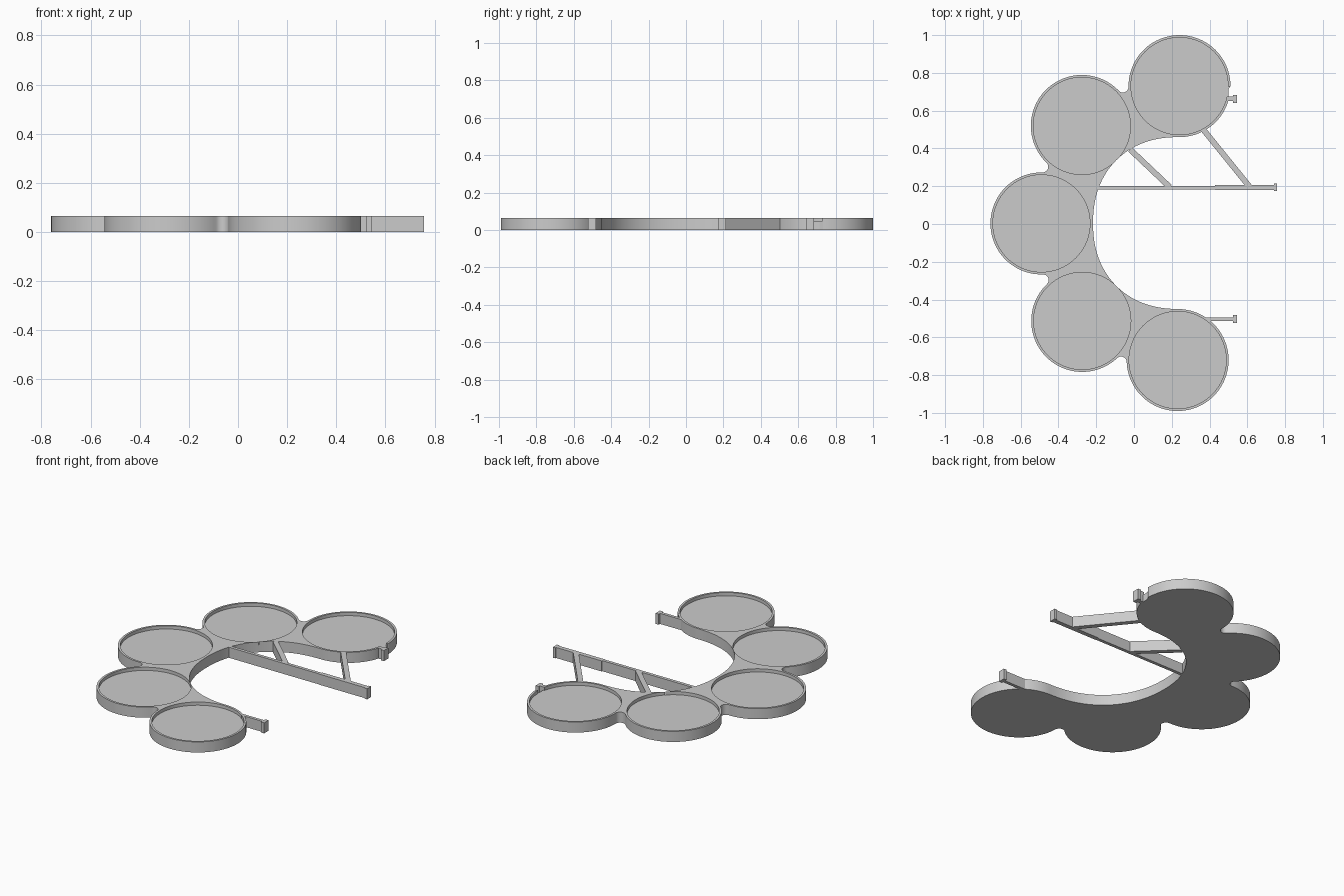
import bpy, bmesh, math
from mathutils import Vector

if "Cube" in bpy.data.objects:
    bpy.data.objects.remove(bpy.data.objects["Cube"], do_unlink=True)

H = 0.065          # plate thickness
FLOOR = 0.045      # height of the pocket floors
R, POCKET, FILLET = 0.27, 0.257, 0.03
CENTRES = [Vector(c) for c in
           [(0.241, 0.73), (-0.276, 0.519), (-0.49, 0.003), (-0.274, -0.513), (0.231, -0.72)]]

grey = bpy.data.materials.new("plain grey")
grey.use_nodes = True
grey.diffuse_color = (0.6, 0.6, 0.6, 1)
grey.node_tree.nodes["Principled BSDF"].inputs["Base Color"].default_value = (0.6, 0.6, 0.6, 1)


def prism(name, points, z0=0.0, z1=H):
    """Extrude a counter-clockwise outline from z0 to z1."""
    bm = bmesh.new()
    base = bm.faces.new([bm.verts.new((p[0], p[1], z0)) for p in points])
    top = bmesh.ops.extrude_face_region(bm, geom=[base], use_keep_orig=True)["geom"]
    bmesh.ops.translate(bm, vec=(0, 0, z1 - z0),
                        verts=[v for v in top if isinstance(v, bmesh.types.BMVert)])
    bmesh.ops.recalc_face_normals(bm, faces=bm.faces)
    mesh = bpy.data.meshes.new(name)
    bm.to_mesh(mesh)
    bm.free()
    mesh.materials.append(grey)
    obj = bpy.data.objects.new(name, mesh)
    bpy.context.collection.objects.link(obj)
    return obj


def box(name, x0, x1, y0, y1, z0=0.0, z1=H):
    return prism(name, [(x0, y0), (x1, y0), (x1, y1), (x0, y1)], z0, z1)


def beam(name, start, end, width):
    a, b = Vector(start), Vector(end)
    side = (b - a).normalized().orthogonal() * width / 2
    return prism(name, [a - side, b - side, b + side, a + side])


def arc(c, r, a0, a1, n):
    return [Vector((c.x + r * math.cos(a0 + (a1 - a0) * i / n),
                    c.y + r * math.sin(a0 + (a1 - a0) * i / n))) for i in range(n + 1)]


def angle(v):
    return math.atan2(v.y, v.x)


# Outline: round lobes joined by small fillets
outline = []
start = -math.pi / 2
for i, c in enumerate(CENTRES):
    if i == len(CENTRES) - 1:
        end = math.pi / 2
    else:
        nxt = CENTRES[i + 1]
        half = (nxt - c) / 2
        out = Vector((half.y, -half.x)).normalized()
        f = c + half + out * math.sqrt((R + FILLET) ** 2 - half.length_squared)
        end = angle(f - c)
    while end <= start:
        end += math.tau
    outline += arc(c, R, start, end, 72)
    if i < len(CENTRES) - 1:
        a0, a1 = angle(c - f), angle(nxt - f)
        while a1 > a0:
            a1 -= math.tau
        outline += arc(f, FILLET, a0, a1, 10)[1:-1]
        start = angle(f - nxt)

# Flat on the outer side of the back lobe
for p in outline:
    if 0.6 < p.y < 0.73:
        p.x = min(p.x, 0.5)

# Inner bay, a slightly squared half ellipse
for i in range(1, 64):
    t = math.pi * i / 64
    s, k = math.sin(t), math.cos(t)
    outline.append(Vector((0.236 - 0.453 * s ** (2 / 2.2),
                           0.005 - math.copysign(0.455 * abs(k) ** (2 / 2.2), k))))

plate = prism("tray_plate", outline)

# Round pockets and the notch through the back rim
cutters = [prism("pocket_cutter", arc(c, POCKET, 0, math.tau, 96)[:-1], FLOOR, 0.1)
           for c in CENTRES]
cutters.append(box("notch_cutter", 0.47, 0.53, 0.675, 0.727, FLOOR, 0.1))
bpy.context.view_layer.objects.active = plate
for cutter in cutters:
    cutter.hide_render = True
    mod = plate.modifiers.new("cut", 'BOOLEAN')
    mod.operation, mod.solver, mod.object = 'DIFFERENCE', 'EXACT', cutter
    bpy.ops.object.modifier_apply(modifier=mod.name)
    bpy.data.objects.remove(cutter, do_unlink=True)

bpy.ops.object.select_all(action='DESELECT')
plate.select_set(True)
bpy.ops.object.shade_smooth_by_angle(angle=math.radians(30))

# Long arm with its end plate
box("arm_inner", -0.2, 0.43, 0.182, 0.202)
box("arm_outer", 0.43, 0.745, 0.18, 0.207)
box("arm_end_plate", 0.74, 0.757, 0.174, 0.214)

# Diagonal struts
beam("strut_inner", (-0.02, 0.394), (0.19, 0.195), 0.03)
beam("strut_outer", (0.37, 0.496), (0.612, 0.197), 0.03)

# Short tabs with end plates
box("back_tab", 0.494, 0.53, 0.652, 0.675)
box("back_tab_plate", 0.523, 0.544, 0.641, 0.684)
box("front_tab", 0.38, 0.53, -0.513, -0.494)
box("front_tab_plate", 0.523, 0.544, -0.523, -0.481)
